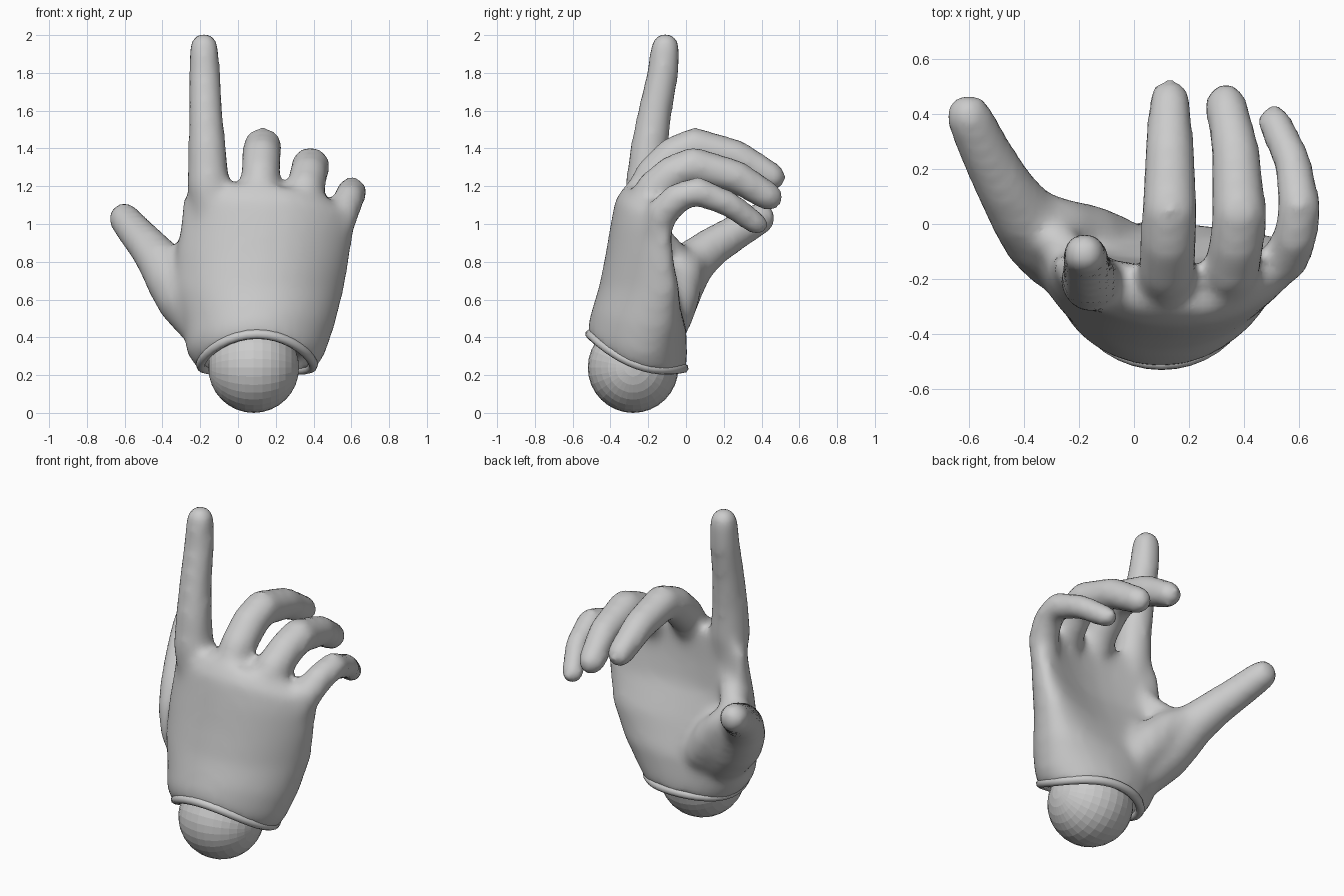
import bpy, bmesh, math
from mathutils import Vector

if "Cube" in bpy.data.objects:
    bpy.data.objects.remove(bpy.data.objects["Cube"])

N_PALM, N_FINGER = 36, 16


def spow(v, p):
    return math.copysign(abs(v) ** p, v)


def palm_ring(z, cx, a, cy, h, bend=0, lift=0, drop=0, p=1.0, scale=1.0):
    """Cupped oval section: bend curls the sides to +y, lift raises the front, drop lowers the right."""
    pts = []
    for i in range(N_PALM):
        t = 2 * math.pi * i / N_PALM
        u, v = spow(math.cos(t), p) * scale, spow(math.sin(t), p) * scale
        y = cy + h * v + bend * u * u * (0.75 if u < 0 else 1)
        pts.append(Vector((cx + a * u, y, z + lift * ((y + 0.1) / 0.42) ** 2 - drop * max(0, u) ** 2)))
    return pts


def loft(bm, rings):
    """Closed shell through a list of rings."""
    loops = [[bm.verts.new(p) for p in r] for r in rings]
    n = len(loops[0])
    for a, b in zip(loops, loops[1:]):
        for i in range(n):
            j = (i + 1) % n
            bm.faces.new((a[i], a[j], b[j], b[i]))
    bm.faces.new(loops[0][::-1])
    bm.faces.new(loops[-1])


def finger(bm, path):
    """Tapered tube through (x, y, z, radius) points with a domed tip."""
    pts = [Vector(p[:3]) for p in path]
    rad = [p[3] for p in path]
    tang = []
    for i in range(len(pts)):
        a, b = pts[max(i - 1, 0)], pts[min(i + 1, len(pts) - 1)]
        tang.append((b - a).normalized())
    end, r, d = pts[-1], rad[-1], tang[-1]
    for ang in (30, 55, 78):
        t = math.radians(ang)
        pts.append(end + d * r * math.sin(t))
        rad.append(r * math.cos(t))
        tang.append(d)
    rings = []
    for c, r, t in zip(pts, rad, tang):
        u = Vector((1, 0, 0))
        u = (u - t * u.dot(t)).normalized()
        v = t.cross(u)
        rings.append([c + (u * math.cos(k) + v * math.sin(k)) * r
                      for k in (2 * math.pi * i / N_FINGER for i in range(N_FINGER))])
    loft(bm, rings)


def select_only(ob):
    bpy.ops.object.select_all(action='DESELECT')
    ob.select_set(True)
    bpy.context.view_layer.objects.active = ob


bm = bmesh.new()

# palm: recessed cuff opening, then up to the knuckles
rim = dict(cx=0.10, a=0.315, cy=-0.26, h=0.262, lift=0.2)
loft(bm, [
    palm_ring(0.285, scale=0.82, **rim),
    palm_ring(0.215, scale=0.84, **rim),
    palm_ring(0.21, **rim),
    palm_ring(0.30, 0.095, 0.368, -0.255, 0.262, 0.02, 0.18),
    palm_ring(0.45, 0.11, 0.40, -0.25, 0.25, 0.07, 0.10, p=0.92),
    palm_ring(0.65, 0.11, 0.45, -0.26, 0.2, 0.14, 0.03, p=0.85),
    palm_ring(0.85, 0.135, 0.46, -0.28, 0.145, 0.16, p=0.8),
    palm_ring(1.0, 0.155, 0.46, -0.275, 0.125, 0.16, 0, 0.02, p=0.8),
    palm_ring(1.13, 0.16, 0.45, -0.265, 0.11, 0.15, 0, 0.08, p=0.8),
    palm_ring(1.21, 0.155, 0.40, -0.24, 0.08, 0.13, 0, 0.11, p=0.85),
])

# index, middle, ring and little finger, then thumb
finger(bm, [(-0.12, -0.215, 0.85, .05), (-0.14, -0.22, 1.03, .092), (-0.155, -0.21, 1.2, .114),
            (-0.163, -0.195, 1.4, .102), (-0.172, -0.163, 1.6, .092), (-0.178, -0.122, 1.8, .086),
            (-0.18, -0.11, 1.937, .08)])
finger(bm, [(0.11, -0.26, 1.0, .07), (0.115, -0.23, 1.15, .10), (0.12, -0.17, 1.26, .104),
            (0.125, -0.06, 1.365, .105), (0.13, 0.04, 1.412, .105), (0.13, 0.27, 1.355, .092),
            (0.13, 0.455, 1.25, .078)])
finger(bm, [(0.32, -0.24, 0.95, .07), (0.34, -0.22, 1.1, .097), (0.355, -0.17, 1.18, .104),
            (0.375, -0.07, 1.265, .103), (0.385, 0.03, 1.312, .103), (0.37, 0.27, 1.25, .09),
            (0.335, 0.437, 1.145, .08)])
finger(bm, [(0.48, -0.16, 0.82, .045), (0.525, -0.155, 0.96, .078), (0.555, -0.125, 1.06, .088),
            (0.59, -0.04, 1.142, .084), (0.605, 0.06, 1.175, .081), (0.578, 0.23, 1.105, .071),
            (0.51, 0.375, 1.0, .065)])
finger(bm, [(-0.03, -0.18, 0.36, .09), (-0.10, -0.16, 0.41, .125), (-0.19, -0.13, 0.50, .15),
            (-0.28, -0.085, 0.61, .158), (-0.35, -0.03, 0.71, .145), (-0.41, 0.04, 0.80, .125),
            (-0.475, 0.14, 0.88, .107), (-0.545, 0.27, 0.96, .096), (-0.602, 0.392, 1.03, .087)])

# thumb mound on the palm and web towards the index finger
finger(bm, [(0.02, -0.12, 0.40, .09), (-0.07, -0.09, 0.5, .125), (-0.17, -0.06, 0.62, .135),
            (-0.27, -0.01, 0.74, .11), (-0.35, 0.04, 0.80, .08)])
finger(bm, [(-0.35, 0.01, 0.76, .09), (-0.29, -0.06, 0.82, .085), (-0.22, -0.13, 0.92, .07),
            (-0.18, -0.18, 1.02, .06)])

bmesh.ops.recalc_face_normals(bm, faces=bm.faces[:])
mesh = bpy.data.meshes.new("hand")
bm.to_mesh(mesh)
bm.free()
hand = bpy.data.objects.new("hand", mesh)
bpy.context.collection.objects.link(hand)

# fuse the parts into one skin and soften the joins
fuse = hand.modifiers.new("fuse", 'REMESH')
fuse.mode = 'VOXEL'
fuse.voxel_size = 0.024
soft = hand.modifiers.new("soften", 'SMOOTH')
soft.factor = 0.5
soft.iterations = 14
select_only(hand)
for name in ("fuse", "soften"):
    bpy.ops.object.modifier_apply(modifier=name)
bpy.ops.object.shade_smooth_by_angle(angle=math.radians(60))

# raised cuff rim
curve = bpy.data.curves.new("cuff_rim", 'CURVE')
curve.dimensions = '3D'
curve.bevel_depth = 0.026
curve.bevel_resolution = 2
spline = curve.splines.new('POLY')
pts = palm_ring(0.228, scale=0.945, **rim)
spline.points.add(len(pts) - 1)
for sp, p in zip(spline.points, pts):
    sp.co = (*p, 1)
spline.use_cyclic_u = True
cuff = bpy.data.objects.new("cuff_rim", curve)
bpy.context.collection.objects.link(cuff)
select_only(cuff)
bpy.ops.object.convert(target='MESH')
bpy.ops.object.shade_smooth_by_angle(angle=math.radians(50))

# wrist ball, poles to the sides
bpy.ops.mesh.primitive_uv_sphere_add(segments=32, ring_count=16, radius=0.24,
                                     location=(0.083, -0.28, 0.24), rotation=(0, math.pi / 2, 0))
bpy.context.object.name = "wrist_ball"
